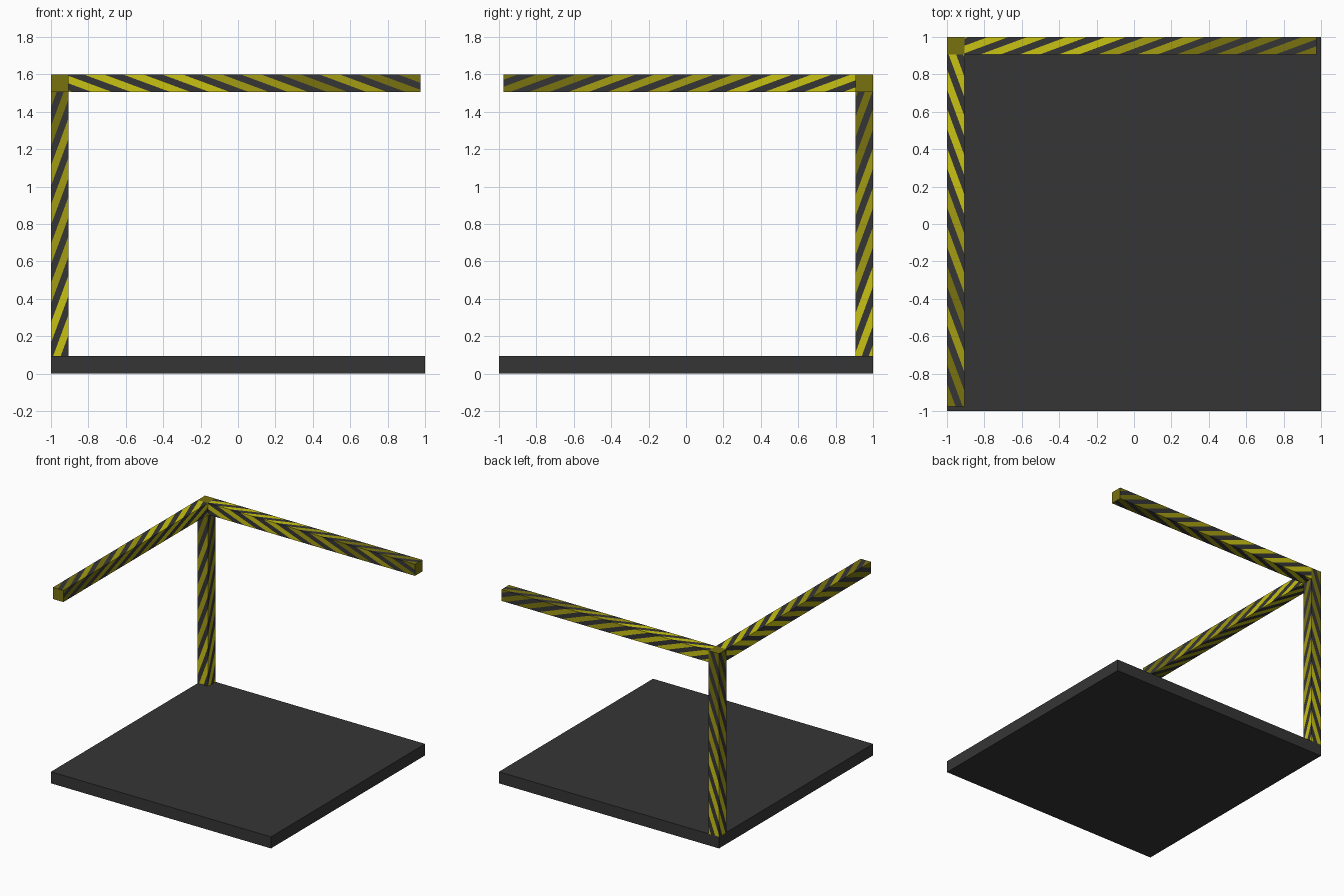
import bpy, bmesh, math, random
from mathutils import Vector

if "Cube" in bpy.data.objects:
    bpy.data.objects.remove(bpy.data.objects["Cube"])

random.seed(4)
T = 0.095          # beam and slab thickness
SLOPE = 2.7        # steepness of the hazard stripes
PERIOD = 0.21      # stripe spacing along a beam
FILL = 0.52        # yellow share of each period


def material(name, rgb):
    m = bpy.data.materials.new(name)
    m.diffuse_color = (*rgb, 1)
    m.use_nodes = True
    m.node_tree.nodes["Principled BSDF"].inputs["Base Color"].default_value = m.diffuse_color
    return m


charcoal = material("charcoal", (0.036, 0.036, 0.036))
yellows = [material("bright_yellow", (0.58, 0.54, 0.006)),
           material("worn_yellow", (0.37, 0.335, 0.006)),
           material("olive_yellow", (0.19, 0.17, 0.005))]


def make_box(name, lo, hi, mats, paint=None):
    lo, hi = Vector(lo), Vector(hi)
    bm = bmesh.new()
    bmesh.ops.create_cube(bm, size=1)
    for v in bm.verts:
        v.co = Vector([(lo[i] + hi[i]) / 2 + v.co[i] * (hi[i] - lo[i]) for i in range(3)])
    if paint:
        paint(bm)
    me = bpy.data.meshes.new(name)
    bm.to_mesh(me)
    bm.free()
    for m in mats:
        me.materials.append(m)
    ob = bpy.data.objects.new(name, me)
    bpy.context.collection.objects.link(ob)
    return ob


def striped_beam(name, lo, hi, axis, slant):
    """Box cut by slanted planes; alternate slices are painted yellow."""
    n = Vector(slant)

    def paint(bm):
        s = [n.dot(v.co) for v in bm.verts]
        first, last = math.floor(min(s) / PERIOD), math.ceil(max(s) / PERIOD)
        for i in range(first, last + 1):
            for offset in (0, FILL):
                d = (i + offset) * PERIOD
                bmesh.ops.bisect_plane(bm, geom=bm.verts[:] + bm.edges[:] + bm.faces[:],
                                       plane_co=n * (d / n.length_squared), plane_no=n)
        bm.normal_update()
        for f in bm.faces:
            c = f.calc_center_median()
            # paint fades from bright to olive along the beam
            t = (c[axis] - lo[axis]) / (hi[axis] - lo[axis])
            if axis == 1:
                t = 1 - t
            if abs(f.normal[axis]) > 0.9:
                f.material_index = 3 if t > 0.5 else 2       # plain end caps
            elif (n.dot(c) / PERIOD) % 1 < FILL:
                tone = int(t * 2.6 + random.uniform(-0.3, 0.5))
                f.material_index = 1 + max(0, min(2, tone))
            else:
                f.material_index = 0

    return make_box(name, lo, hi, [charcoal] + yellows, paint)


# floor slab
make_box("base_slab", (-1, -1, 0), (1, 1, T), [charcoal])

# upright in the back left corner, and two arms from its top
k = SLOPE
striped_beam("corner_post", (-1, 1 - T, T), (-1 + T, 1, 1.6), 2, (-k, -k, 1))
striped_beam("back_arm", (-1 + T, 1 - T, 1.6 - T), (0.975, 1, 1.6), 0, (1, -k, k))
striped_beam("left_arm", (-1, -0.975, 1.6 - T), (-1 + T, 1 - T, 1.6), 1, (k, 1, -k))
